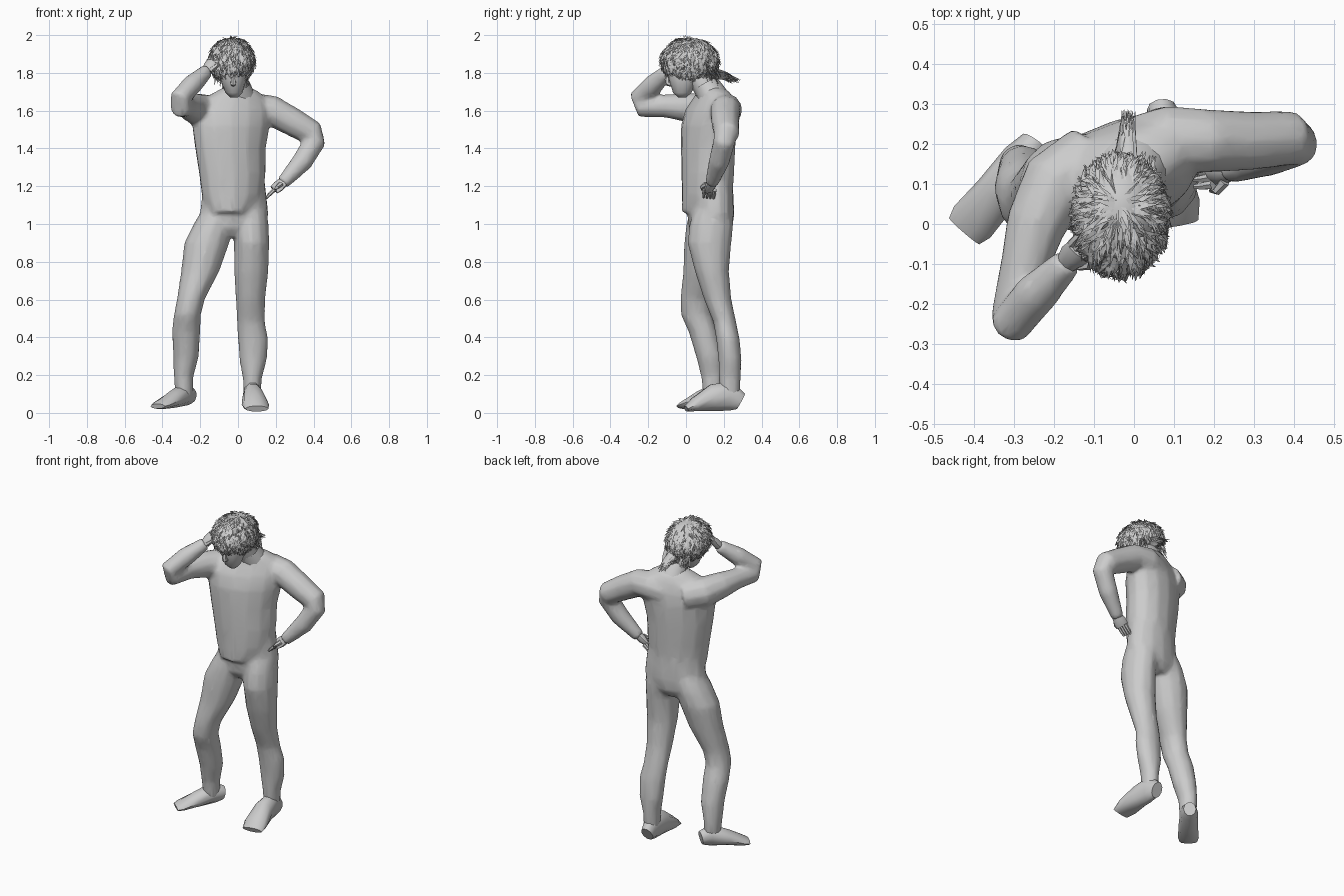
import bpy, bmesh, math, random
from mathutils import Vector, Matrix

random.seed(7)
default = bpy.data.objects.get("Cube")
if default:
    bpy.data.objects.remove(default)
X, Y, Z = Vector((1, 0, 0)), Vector((0, 1, 0)), Vector((0, 0, 1))

def pick(objects):
    bpy.ops.object.select_all(action='DESELECT')
    for obj in objects:
        obj.select_set(True)
    bpy.context.view_layer.objects.active = objects[0]

def finish(bm, name, angle=50):
    """Turn a bmesh into a shaded object."""
    bmesh.ops.recalc_face_normals(bm, faces=bm.faces)
    mesh = bpy.data.meshes.new(name)
    bm.to_mesh(mesh)
    bm.free()
    obj = bpy.data.objects.new(name, mesh)
    bpy.context.collection.objects.link(obj)
    if angle:
        pick([obj])
        bpy.ops.object.shade_smooth_by_angle(angle=math.radians(angle))
    return obj

def skin(name, frames, sides, caps=True):
    """Loft ellipses given as (centre, side axis, other axis)."""
    bm = bmesh.new()
    rings = []
    for centre, u, v in frames:
        turns = [math.tau * i / sides for i in range(sides)]
        rings.append([bm.verts.new(centre + u * math.cos(a) + v * math.sin(a)) for a in turns])
    for low, high in zip(rings, rings[1:]):
        for i in range(sides):
            j = (i + 1) % sides
            bm.faces.new((low[i], low[j], high[j], high[i]))
    if caps:
        bm.faces.new(rings[0])
        bm.faces.new(rings[-1])
    return finish(bm, name)

def stack(name, rings, yaw=0, sides=12):
    """Level rings of (x, y, z, half width, half depth)."""
    turn = Matrix.Rotation(math.radians(yaw), 3, 'Z')
    return skin(name, [(Vector((x, y, z)), turn @ X * w, turn @ Y * d)
                       for x, y, z, w, d in rings], sides)

def tube(name, rings, ref=Z, sides=10, caps=True):
    """Rings of (x, y, z, half width, half height) set square to their path."""
    points = [Vector(r[:3]) for r in rings]
    frames = []
    for i, ring in enumerate(rings):
        along = (points[min(i + 1, len(points) - 1)] - points[max(i - 1, 0)]).normalized()
        side = along.cross(ref).normalized()
        frames.append((points[i], side * ring[3], side.cross(along) * ring[-1]))
    return skin(name, frames, sides, caps)

def ball(name, centre, size):
    bm = bmesh.new()
    bmesh.ops.create_uvsphere(bm, u_segments=16, v_segments=10, radius=1)
    bmesh.ops.transform(bm, verts=bm.verts,
                        matrix=Matrix.Translation(centre) @ Matrix.Diagonal((*size, 1)))
    return finish(bm, name)

def hand(name, wrist, aim, across, curl):
    """Palm, four curled fingers and a thumb."""
    wrist, curl = Vector(wrist), Vector(curl)
    aim, across = Vector(aim).normalized(), Vector(across).normalized()
    knuckle = wrist + aim * 0.065
    tube(name + "_palm", [(*wrist, 0.03, 0.025), (*(wrist + aim * 0.035), 0.038, 0.024),
                          (*knuckle, 0.036, 0.016)], curl, 8)
    for i in range(4):
        root = knuckle + across * (i - 1.5) * 0.018 - aim * 0.005
        bend = root + aim * 0.025 + curl * 0.012
        tip = bend + aim * 0.008 + curl * 0.03
        tube(f"{name}_finger_{i + 1}", [(*root, 0.011), (*bend, 0.01), (*tip, 0.006)], across, 6)
    root = wrist + aim * 0.02 + across * 0.025
    tube(name + "_thumb", [(*root, 0.014), (*(root + aim * 0.03 + across * 0.02), 0.011),
                           (*(root + aim * 0.05 + across * 0.015), 0.006)], curl, 6)

# Torso, turned so that the left shoulder sits back, with a hem at the belly
torso = stack("body", [
    (-.05, .088, 1.06, .115, .112), (-.03, .113, 1.15, .168, .13),
    (-.03, .115, 1.27, .185, .133), (-.04, .117, 1.4, .197, .135),
    (-.037, .122, 1.52, .218, .135), (-.032, .132, 1.6, .222, .12),
    (-.015, .145, 1.66, .188, .095), (-.005, .145, 1.7, .122, .078),
    (-.005, .135, 1.725, .07, .055)], yaw=22, sides=14)
pelvis = stack("pelvis", [
    (-.025, .13, 1.28, .165, .11), (-.02, .132, 1.15, .176, .117),
    (-.02, .132, 1.05, .187, .12), (-.03, .13, .98, .175, .112),
    (-.035, .13, .93, .07, .08)], yaw=14, sides=14)

# Legs: the right one steps outward, the left one is straight
right_leg = stack("right_leg", [
    (-.105, .12, 1.07, .09, .1), (-.13, .115, 1.0, .105, .114),
    (-.165, .105, .9, .12, .115), (-.2, .085, .75, .102, .1),
    (-.25, .055, .6, .074, .086), (-.268, .055, .52, .072, .083),
    (-.275, .09, .43, .076, .077), (-.275, .125, .3, .068, .072),
    (-.288, .14, .19, .052, .06), (-.285, .145, .08, .048, .052)])
left_leg = stack("left_leg", [
    (.06, .14, 1.07, .09, .1), (.065, .135, 1.0, .098, .117),
    (.072, .124, .9, .094, .117), (.07, .137, .75, .092, .091),
    (.066, .168, .6, .078, .073), (.068, .205, .48, .075, .061),
    (.08, .222, .39, .081, .063), (.08, .233, .28, .073, .062),
    (.076, .232, .18, .05, .058), (.074, .234, .07, .046, .053)])

# Left arm, hand on hip
left_arm = tube("left_arm", [
    (0, .19, 1.59, .08), (.09, .212, 1.605, .088), (.18, .208, 1.6, .082),
    (.29, .208, 1.54, .076), (.392, .215, 1.48, .07), (.407, .203, 1.44, .06),
    (.34, .175, 1.33, .056), (.235, .135, 1.215, .036)], ref=Y)
hand("left_hand", (.24, .135, 1.222), (-.7, -.15, -.6), (.1, -1, .1), (-.5, 0, -.6))

# Right arm, raised to the forehead
right_arm = tube("right_arm", [
    (-.1, .175, 1.58, .085), (-.195, .1, 1.6, .092), (-.245, 0, 1.618, .078),
    (-.275, -.11, 1.625, .062), (-.303, -.235, 1.62, .057), (-.308, -.25, 1.665, .054),
    (-.245, -.175, 1.735, .056), (-.165, -.095, 1.81, .038)], ref=X)
hand("right_hand", (-.165, -.095, 1.81), (.45, .45, .8), (.6, -.6, -.2), (.4, .5, .2))

# Fuse the clothed body into one soft surface
pick([torso, pelvis, right_leg, left_leg, left_arm, right_arm])
bpy.ops.object.join()
fuse = torso.modifiers.new("fuse", 'REMESH')
fuse.mode, fuse.voxel_size, fuse.use_smooth_shade = 'VOXEL', .011, True
soften = torso.modifiers.new("soften", 'SMOOTH')
soften.factor, soften.iterations = .5, 7
torso.modifiers.new("simplify", 'DECIMATE').ratio = .15

# Shoes, heel to toe
tube("right_shoe", [
    (-.248, .205, .09, .036, .042), (-.28, .16, .1, .052, .062), (-.345, .075, .07, .056, .045),
    (-.405, .005, .043, .06, .024), (-.425, -.018, .035, .05, .014)])
tube("left_shoe", [
    (.07, .29, .06, .037, .048), (.075, .235, .09, .05, .083), (.08, .145, .08, .057, .075),
    (.092, .05, .045, .073, .04), (.1, 0, .022, .062, .017)])

# Neck and collar lean forward
tube("neck", [(0, .15, 1.64, .068), (-.02, .06, 1.79, .058)])
tube("collar", [(0, .145, 1.67, .095, .08), (-.005, .125, 1.705, .084, .075),
                (-.01, .105, 1.74, .072, .068)], sides=14, caps=False)

# Bowed head with face details
stack("head", [
    (-.02, -.02, 1.67, .02, .022), (-.022, -.02, 1.695, .045, .05),
    (-.025, -.012, 1.76, .068, .078), (-.03, 0, 1.83, .08, .105),
    (-.03, .02, 1.91, .08, .11), (-.03, .03, 1.96, .045, .06)], sides=14)
tube("nose", [(-.027, -.09, 1.8, .008), (-.026, -.1, 1.765, .013),
              (-.025, -.098, 1.745, .016), (-.025, -.07, 1.735, .01)], ref=X, sides=6)
for side, word in ((-1, "right"), (1, "left")):
    ball(word + "_ear", (-.028 + side * .08, .025, 1.8), (.012, .022, .032))
    ball(word + "_brow", (-.027 + side * .03, -.08, 1.8), (.026, .015, .009))

# Hair: a cap under pointed locks that fall away from the crown
skull = Vector((-.033, .02, 1.863))
shape = Matrix.Diagonal((.115, .146, .119))
crown = Vector((0, .2, 1)).normalized()
ball("hair_cap", skull + Vector((0, .015, .008)), (.104, .13, .112))

def blade(bm, spine, across):
    """Flat pointed lock following three points."""
    a, b, tip = spine
    v = [bm.verts.new(p) for p in (a - across, a + across, b + across * .7, b - across * .7, tip)]
    bm.faces.new(v[:4])
    bm.faces.new((v[3], v[2], v[4]))

def jitter(count, reach=1):
    return [random.uniform(-reach, reach) for _ in range(count)]

bm = bmesh.new()
made = 0
while made < 1500:
    d = Vector([random.gauss(0, 1) for _ in "xyz"]).normalized()
    face_gap = d.y < .1 and d.z < -.25 - .35 * abs(d.x)
    axis = crown.cross(d)
    if face_gap or d.z < -.8 or axis.length < .02:
        continue
    axis = (axis.normalized() + Vector(jitter(3, .6))).normalized()
    sweep, lift = random.uniform(.3, .65), random.uniform(.02, .18)
    spine = [skull + shape @ (Matrix.Rotation(sweep * t, 3, axis) @ d) * (1 + lift * t)
             for t in (0, .5, 1)]
    blade(bm, spine, axis * random.uniform(.004, .009))
    made += 1
finish(bm, "hair_locks", angle=0)

# Loose hair over the nape, drawn out into a short tail
bm = bmesh.new()
for i in range(220):
    j = jitter(6)
    if i % 2:
        root = Vector((-.025 + j[0] * .03, .14 + j[1] * .02, 1.8 + j[2] * .03))
        tip = Vector((-.015 + j[3] * .018, .26 + j[4] * .03, 1.755 + j[5] * .014))
    else:
        root = Vector((-.03 + j[0] * .08, .12 + j[1] * .025, 1.82 + j[2] * .02))
        tip = root + Vector((j[3] * .02, .025 + j[4] * .02, -.08 + j[5] * .02))
    blade(bm, (root, root.lerp(tip, .55) + Z * .008, tip), (X + Z * j[0]) * .006)
finish(bm, "hair_tail", angle=0)
